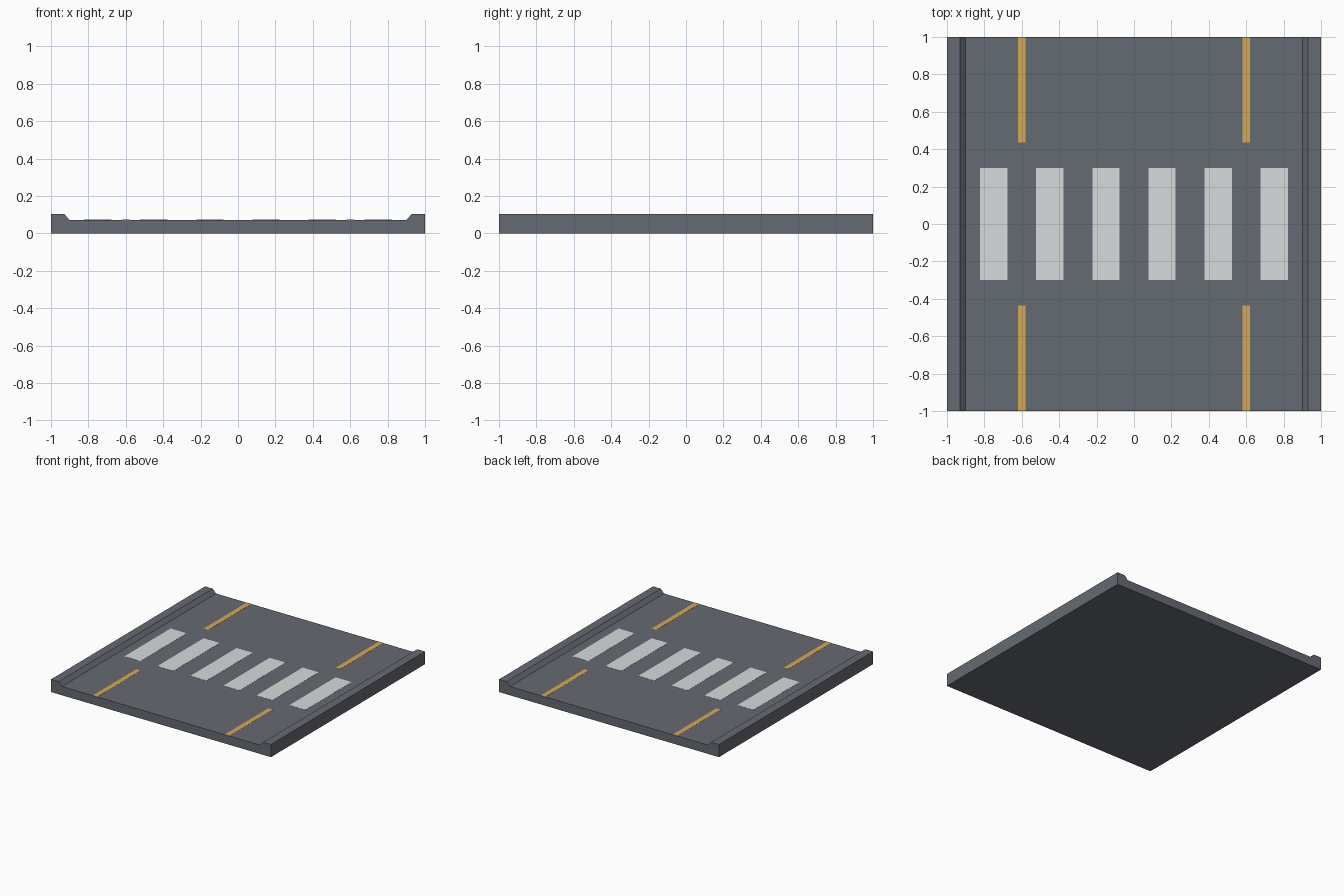
import bpy
import bmesh

if "Cube" in bpy.data.objects:
    bpy.data.objects.remove(bpy.data.objects["Cube"])

ROAD_Z, CURB_Z = 0.072, 0.104


def material(name, rgb):
    """Flat colour given as sRGB 0-255, stored as linear."""
    lin = [((c / 255 + 0.055) / 1.055) ** 2.4 for c in rgb]
    mat = bpy.data.materials.new(name)
    mat.diffuse_color = (*lin, 1)
    mat.use_nodes = True
    mat.node_tree.nodes["Principled BSDF"].inputs["Base Color"].default_value = mat.diffuse_color
    return mat


asphalt = material("asphalt_grey", (101, 106, 114))
white = material("crossing_white", (215, 219, 219))
yellow = material("lane_yellow", (215, 168, 82))


def add_object(name, bm, mat):
    bmesh.ops.recalc_face_normals(bm, faces=bm.faces)
    mesh = bpy.data.meshes.new(name)
    bm.to_mesh(mesh)
    bm.free()
    mesh.materials.append(mat)
    obj = bpy.data.objects.new(name, mesh)
    bpy.context.collection.objects.link(obj)
    return obj


def extrude_profile(name, points, mat):
    """Extrude an xz profile along the full length of the tile."""
    bm = bmesh.new()
    face = bm.faces.new([bm.verts.new((x, -1, z)) for x, z in points])
    ext = bmesh.ops.extrude_face_region(bm, geom=[face], use_keep_orig=True)
    verts = [g for g in ext["geom"] if isinstance(g, bmesh.types.BMVert)]
    bmesh.ops.translate(bm, verts=verts, vec=(0, 2, 0))
    return add_object(name, bm, mat)


def painted_plate(name, x, y0, y1, width, mat):
    """Very thin strip of paint, just proud of the road surface."""
    bm = bmesh.new()
    bmesh.ops.create_cube(bm, size=1)
    bmesh.ops.scale(bm, verts=bm.verts, vec=(width, y1 - y0, 0.002))
    bmesh.ops.translate(bm, verts=bm.verts, vec=(x, (y0 + y1) / 2, ROAD_Z))
    return add_object(name, bm, mat)


# Road slab with a raised, sloped curb along both sides
right = [(1, 0), (1, CURB_Z), (0.93, CURB_Z), (0.90, ROAD_Z)]
left = [(-x, z) for x, z in reversed(right)]
extrude_profile("road_slab", right + left, asphalt)

# Pedestrian crossing bars
for i in range(6):
    painted_plate(f"crossing_bar_{i + 1}", -0.75 + 0.3 * i, -0.3, 0.3, 0.146, white)

# Edge lines, stopping short of the crossing
for side, x in (("left", -0.6), ("right", 0.6)):
    painted_plate(f"edge_line_front_{side}", x, -1, -0.435, 0.042, yellow)
    painted_plate(f"edge_line_back_{side}", x, 0.435, 1, 0.042, yellow)
